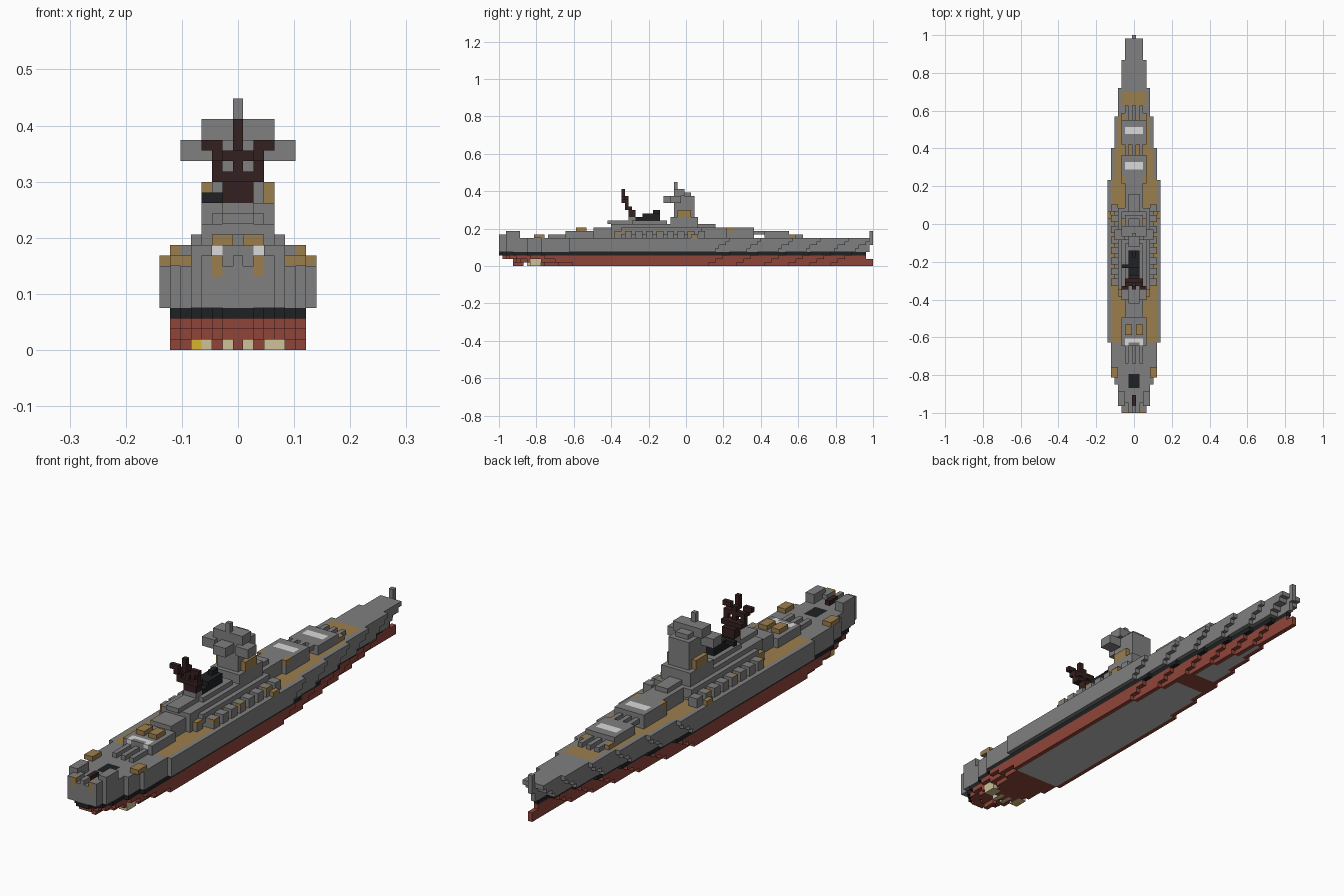
import bpy

if "Cube" in bpy.data.objects:
    bpy.data.objects.remove(bpy.data.objects["Cube"])

UNIT = 2 / 107          # edge of one block
LENGTH = 107

COLOURS = {
    "grey": (.215, .215, .215), "tan": (.33, .21, .075), "red": (.28, .06, .042),
    "black": (.014, .015, .016), "maroon": (.035, .014, .014), "cream": (.62, .54, .31),
    "white": (.7, .7, .7), "yellow": (.68, .46, .03), "pale_grey": (.5, .5, .5),
}
names = list(COLOURS)
materials = []
for name, rgb in COLOURS.items():
    m = bpy.data.materials.new(name + "_paint")
    m.use_nodes = True
    m.diffuse_color = (*rgb, 1)
    m.node_tree.nodes["Principled BSDF"].inputs["Base Color"].default_value = (*rgb, 1)
    materials.append(m)

grid = {}               # (i, j, k) -> (part, colour)


def box(part, colour, side, along, up, sides=(-1, 1)):
    """Fill blocks, mirrored across the centre line; side counts outwards from it."""
    for s in sides:
        for i in range(side[0], side[1] + 1):
            for j in range(*along):
                for k in range(*up):
                    grid[s * i, j, k] = (part, colour)


def paint(colour, along, k, max_side, margin):
    """Recolour hull blocks of one layer that lie at least margin inside the edge."""
    cells = [(i, j) for i in range(-max_side, max_side + 1) for j in range(*along)
             if all((i + d, j, k) in grid for d in (-margin, margin))]
    for i, j in cells:
        grid[i, j, k] = ("hull", colour)


# Hull: each half width has its own start and end, drawn in on lower layers
deck_start = [0, 0, 0, 0, 2, 8, 12, 20]
deck_end = [106, 106, 106, 100, 92, 84, 75, 66]
keel_start = [0, 0, 1, 2, 4, 8, 12]
keel_end = [107, 101, 95, 89, 82, 74, 66]
for k in range(4, 8):
    for h, (a, b) in enumerate(zip(deck_start, deck_end)):
        drop = 7 - k
        box("hull", "grey", (0, h), (a, b - (drop * 3 // 2 if h else 0)), (k, k + 1))
for k in range(4):
    for h, (a, b) in enumerate(zip(keel_start, keel_end)):
        drop = 3 - k
        end = b - 2 * drop if h else (LENGTH if k < 2 else LENGTH - 2)
        box("hull", "black" if k == 3 else "red", (0, h), (a + drop * drop, end), (k, k + 1))
box("hull", "grey", (0, 0), (106, 107), (6, 10))

# Planked deck and pale bottom panels
paint("tan", (20, 84), 7, 6, 1)
paint("tan", (87, 91), 7, 3, 1)
paint("pale_grey", (21, 72), 0, 6, 1)
paint("pale_grey", (77, 95), 0, 4, 1)

# Rudder and propellers
box("rudder", "red", (0, 0), (4, 7), (0, 3))
box("propellers", "cream", (3, 4), (9, 12), (0, 2))
box("propellers", "cream", (1, 1), (8, 11), (0, 1))
box("propellers", "yellow", (4, 4), (9, 11), (0, 1), sides=(-1,))

# Stern fittings: rims, aircraft well, crane and side platforms
box("stern_rim", "grey", (2, 3), (0, 3), (8, 9))
box("stern_rim", "grey", (3, 4), (2, 6), (8, 10))
box("stern_rim", "tan", (2, 2), (0, 1), (7, 8))
box("stern_rim", "tan", (2, 2), (0, 1), (8, 9))
paint("black", (7, 11), 7, 1, 1)
box("stern_crane", "grey", (0, 0), (0, 2), (8, 9))
box("stern_crane", "maroon", (0, 0), (2, 5), (8, 9))
box("stern_platform", "tan", (5, 6), (10, 13), (8, 9))


# Main turrets with three barrels and a pale blast bag
def turret(part, half, along, up, barrels, bag):
    box(part, "grey", (0, half), along, up)
    box(part, "white", (0, 2), bag, (up[1] - 1, up[1]))
    for i in (0, 2):
        box(part, "grey", (i, i), barrels, (up[1] - 2, up[1] - 1))


turret("aft_turret", 3, (19, 27), (8, 10), (14, 19), (20, 21))
turret("bow_turret", 3, (76, 83), (8, 10), (83, 87), (79, 81))
turret("raised_turret", 3, (65, 73), (8, 11), (73, 78), (69, 71))
box("aft_turret", "white", (2, 2), (19, 20), (9, 10))
box("aft_turret", "tan", (1, 2), (22, 25), (10, 11))
box("bow_turret", "tan", (3, 3), (83, 85), (8, 9))
box("raised_turret", "tan", (3, 3), (65, 67), (10, 11))

# Superstructure tiers: side, along, up
tiers = [
    ((0, 2), (27, 33), (8, 11)), ((0, 3), (32, 37), (8, 12)), ((0, 1), (31, 38), (12, 13)),
    ((0, 5), (36, 57), (8, 9)), ((0, 4), (35, 58), (9, 11)), ((0, 3), (37, 57), (11, 12)),
    ((0, 2), (38, 48), (12, 13)), ((0, 2), (58, 65), (8, 11)), ((0, 1), (57, 62), (11, 12)),
    ((0, 1), (37, 39), (13, 14)),
]
for side, along, up in tiers:
    box("superstructure", "grey", side, along, up)
box("superstructure", "grey", (4, 4), (33, 35), (8, 9))
box("superstructure", "tan", (4, 4), (33, 35), (9, 10))

# Anti-aircraft mounts stepped along both sides
for n, j in enumerate(range(36, 58, 3)):
    box("side_guns", "grey", (5, 6), (j, j + 2), (8, 10))
    if n % 3 == 0:
        box("side_guns", "tan", (6, 6), (j, j + 1), (9, 10))
box("side_guns", "tan", (7, 7), (55, 57), (8, 9))

# Funnel, raked backwards
box("funnel", "black", (0, 1), (39, 43), (13, 14))
box("funnel", "black", (0, 1), (41, 46), (13, 15))
box("funnel", "black", (0, 0), (44, 46), (15, 16))
box("funnel", "black", (2, 3), (41, 42), (14, 15), sides=(-1,))

# Bridge tower with rangefinder arms
box("bridge_tower", "grey", (0, 3), (49, 57), (12, 14))
box("bridge_tower", "grey", (0, 2), (50, 56), (14, 20))
box("bridge_tower", "tan", (3, 3), (51, 55), (14, 16))
box("bridge_tower", "grey", (0, 3), (50, 53), (20, 22))
box("bridge_tower", "grey", (0, 1), (53, 55), (20, 21))
box("bridge_tower", "grey", (3, 5), (49, 52), (18, 20))
box("bridge_tower", "grey", (0, 1), (47, 50), (18, 20))
box("bridge_tower", "grey", (0, 0), (50, 51), (22, 24))

# Tripod mast leaning aft
box("main_mast", "maroon", (0, 1), (37, 39), (14, 16))
box("main_mast", "maroon", (0, 2), (36, 38), (16, 17))
box("main_mast", "maroon", (0, 0), (36, 37), (17, 19))
box("main_mast", "maroon", (2, 2), (36, 37), (17, 19))
box("main_mast", "maroon", (0, 2), (36, 37), (18, 19))
box("main_mast", "maroon", (2, 3), (35, 36), (19, 20))
box("main_mast", "maroon", (2, 2), (35, 36), (18, 19))
box("main_mast", "maroon", (0, 0), (35, 37), (19, 20))
box("main_mast", "maroon", (0, 0), (35, 36), (20, 22))

# Emit only the exposed block faces, one object per part
parts = {}
for cell, (part, colour) in grid.items():
    parts.setdefault(part, []).append((cell, names.index(colour)))

for part, cells in parts.items():
    index, faces, slots = {}, [], []
    for cell, slot in cells:
        for axis in range(3):
            for s in (0, 1):
                near = list(cell)
                near[axis] += 2 * s - 1
                if tuple(near) in grid:
                    continue
                u, v = (axis + 1) % 3, (axis + 2) % 3
                face = []
                for du, dv in ((0, 0), (1, 0), (1, 1), (0, 1)):
                    p = list(cell)
                    p[axis] += s
                    p[u] += du
                    p[v] += dv
                    face.append(index.setdefault(tuple(p), len(index)))
                faces.append(face if s else face[::-1])
                slots.append(slot)
    verts = [((i - .5) * UNIT, j * UNIT - 1, k * UNIT) for i, j, k in index]
    mesh = bpy.data.meshes.new(part)
    mesh.from_pydata(verts, [], faces)
    used = sorted(set(slots))
    for slot in used:
        mesh.materials.append(materials[slot])
    for poly, slot in zip(mesh.polygons, slots):
        poly.material_index = used.index(slot)
    bpy.context.collection.objects.link(bpy.data.objects.new(part, mesh))
